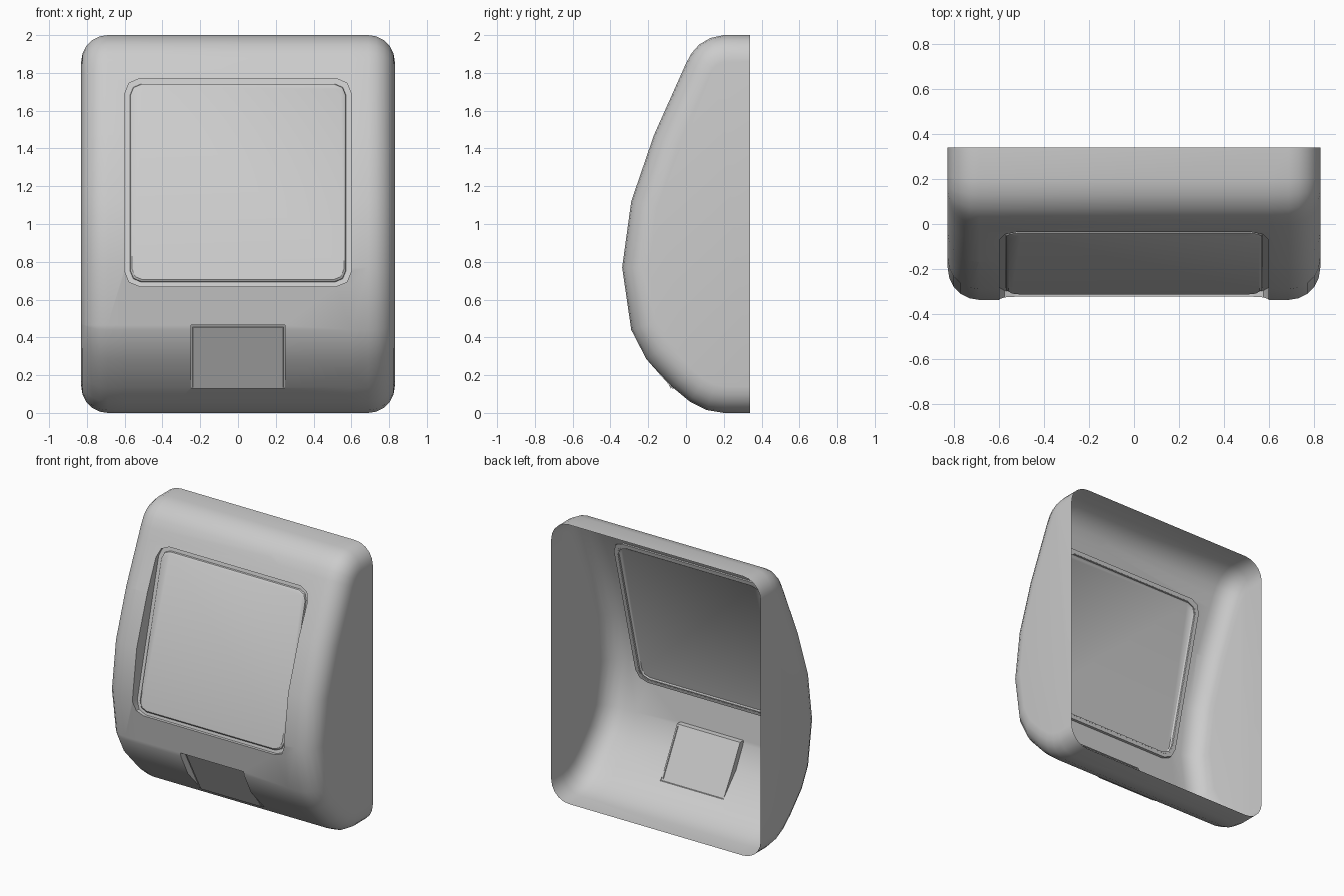
import bpy, bmesh
from math import cos, sin, pi
from mathutils import Vector

if "Cube" in bpy.data.objects:
    bpy.data.objects.remove(bpy.data.objects["Cube"])

W, R, BACK = 0.83, 0.14, 0.34

# side profile (y, z), top back edge round the front to the bottom back edge
PROFILE = [(BACK, 2), (0.2, 2), (0.13, 1.985), (0.07, 1.95), (0.03, 1.905), (0, 1.85),
           (-0.17, 1.47), (-0.29, 1.12), (-0.338, 0.77), (-0.29, 0.44), (-0.21, 0.285),
           (-0.07, 0.135), (0.02, 0.06), (0.11, 0.015), (0.2, 0), (BACK, 0)]


def inset_profile(d):
    """Profile moved inward by d, each point along its mitred normal."""
    pts = [Vector(p) for p in PROFILE]
    out = []
    for i, p in enumerate(pts):
        n = []
        for a, b in ((i - 1, i), (i, i + 1)):
            if a >= 0 and b < len(pts):
                t = (pts[b] - pts[a]).normalized()
                n.append(Vector((-t.y, t.x)))
        m = sum(n, Vector((0, 0))).normalized()
        out.append(p + m * (-d / m.dot(n[0])) * (1 if m.dot(p - Vector((BACK, 1))) > 0 else -1))
    return out


def rounded_rect(x, z0, z1, r, seg=2):
    """Counter-clockwise outline in x, z."""
    out = []
    for k, (cx, cz) in enumerate([(x - r, z1 - r), (r - x, z1 - r), (r - x, z0 + r), (x - r, z0 + r)]):
        for j in range(seg + 1):
            a = (k + j / seg) * pi / 2 if seg else 0
            out.append((cx + r * cos(a), cz + r * sin(a)))
    return out


def slope(p, q):
    """Tilted plane through two (y, z) points, returned as y(z)."""
    return lambda z: p[0] + (q[0] - p[0]) * (z - p[1]) / (q[1] - p[1])


def cut_recess(bm, outline, plane, inset):
    """Clip a convex opening out of the front, then fold walls and a ledge inward."""
    bm.normal_update()
    mid = sum((Vector((x, 0, z)) for x, z in outline), Vector()) / len(outline)
    inside = [f for f in bm.faces if f.normal.y < -0.05]
    for i, (x, z) in enumerate(outline):
        a, b = outline[i - 1], (x, z)
        n = Vector((b[1] - a[1], 0, a[0] - b[0])).normalized()
        co = Vector((x, 0, z))
        geom = list({g for f in inside for g in [f, *f.edges, *f.verts]})
        res = bmesh.ops.bisect_plane(bm, geom=geom, plane_co=co, plane_no=n, dist=1e-5)
        faces = {g for g in res["geom"] if isinstance(g, bmesh.types.BMFace)} | {f for f in inside if f.is_valid}
        inside = [f for f in faces if (f.calc_center_median() - co).dot(n) < 0]
    rim = {e for f in inside for e in f.edges}
    ins = set(inside)
    rim = [e for e in rim if sum(f in ins for f in e.link_faces) == 1]
    bmesh.ops.delete(bm, geom=inside, context='FACES')
    rim = [e for e in rim if e.is_valid]
    hx = max(p[0] for p in outline)
    hz = (max(p[1] for p in outline) - min(p[1] for p in outline)) / 2
    for step in (0, inset):
        geo = bmesh.ops.extrude_edge_only(bm, edges=rim)["geom"]
        rim = [g for g in geo if isinstance(g, bmesh.types.BMEdge)]
        for v in (g for g in geo if isinstance(g, bmesh.types.BMVert)):
            v.co.x *= 1 - step / hx
            v.co.z = mid.z + (v.co.z - mid.z) * (1 - step / hz)
            v.co.y = plane(v.co.z)


def finish(bm, name):
    me = bpy.data.meshes.new(name)
    bm.to_mesh(me)
    bm.free()
    ob = bpy.data.objects.new(name, me)
    bpy.context.collection.objects.link(ob)
    bpy.context.view_layer.objects.active = ob
    ob.select_set(True)
    bpy.ops.object.shade_smooth_by_angle(angle=0.6)
    ob.select_set(False)


def panel(name, layers, plane):
    """Flat plate with a rolled edge: layers of (outline, depth behind the plane)."""
    bm = bmesh.new()
    rings = [[bm.verts.new((x, plane(z) + d, z)) for x, z in o] for o, d in layers]
    for a, b in zip(rings, rings[1:]):
        for i in range(len(a)):
            bm.faces.new((a[i - 1], b[i - 1], b[i], a[i]))
    bm.faces.new(rings[-1])
    bmesh.ops.recalc_face_normals(bm, faces=bm.faces)
    if bm.faces[:][-1].normal.y > 0:
        bmesh.ops.reverse_faces(bm, faces=bm.faces)
    finish(bm, name)


# open-backed housing: profile extruded across x with rounded side edges
bm = bmesh.new()
N = 5
angles = [i / N * pi / 2 for i in range(N + 1)]
half = [(W - R + R * sin(a), R * (1 - cos(a))) for a in angles]
stations = [(-x, d) for x, d in reversed(half)] + half
rows = [[bm.verts.new((x, p.x, p.y)) for p in inset_profile(d)] for x, d in stations]
for a, b in zip(rows, rows[1:]):
    for i in range(len(PROFILE) - 1):
        bm.faces.new((a[i], a[i + 1], b[i + 1], b[i]))
bm.faces.new(rows[0][::-1])
bm.faces.new(rows[-1])
for v in bm.verts:  # keep the back rim flat
    v.co.y = min(v.co.y, BACK)
bmesh.ops.recalc_face_normals(bm, faces=bm.faces)
bm.normal_update()
if max(bm.faces, key=lambda f: f.calc_center_median().x).normal.x < 0:
    bmesh.ops.reverse_faces(bm, faces=bm.faces)

# screen opening and lower slot
screen_plane = slope((-0.04, 1.74), (-0.31, 0.69))
slot_plane = slope((-0.255, 0.465), (-0.075, 0.13))
cut_recess(bm, rounded_rect(0.6, 0.67, 1.77, 0.08), lambda z: screen_plane(z) + 0.012, 0.03)
slot = [(0.25, 0.465), (-0.25, 0.465), (-0.25, 0.13), (0.25, 0.13)]
cut_recess(bm, slot, slot_plane, 0.01)
finish(bm, "housing")

# screen plate with a rolled edge
panel("screen", [(rounded_rect(0.572, 0.692, 1.742, 0.06), 0.013),
                 (rounded_rect(0.57, 0.695, 1.74, 0.06), 0.0),
                 (rounded_rect(0.56, 0.705, 1.73, 0.055), -0.008)], screen_plane)

# slot cover plate
panel("slot_cover", [([(0.24, 0.455), (-0.24, 0.455), (-0.24, 0.135), (0.24, 0.135)], 0.0),
                     ([(0.238, 0.453), (-0.238, 0.453), (-0.238, 0.13), (0.238, 0.13)], -0.006)], slot_plane)
